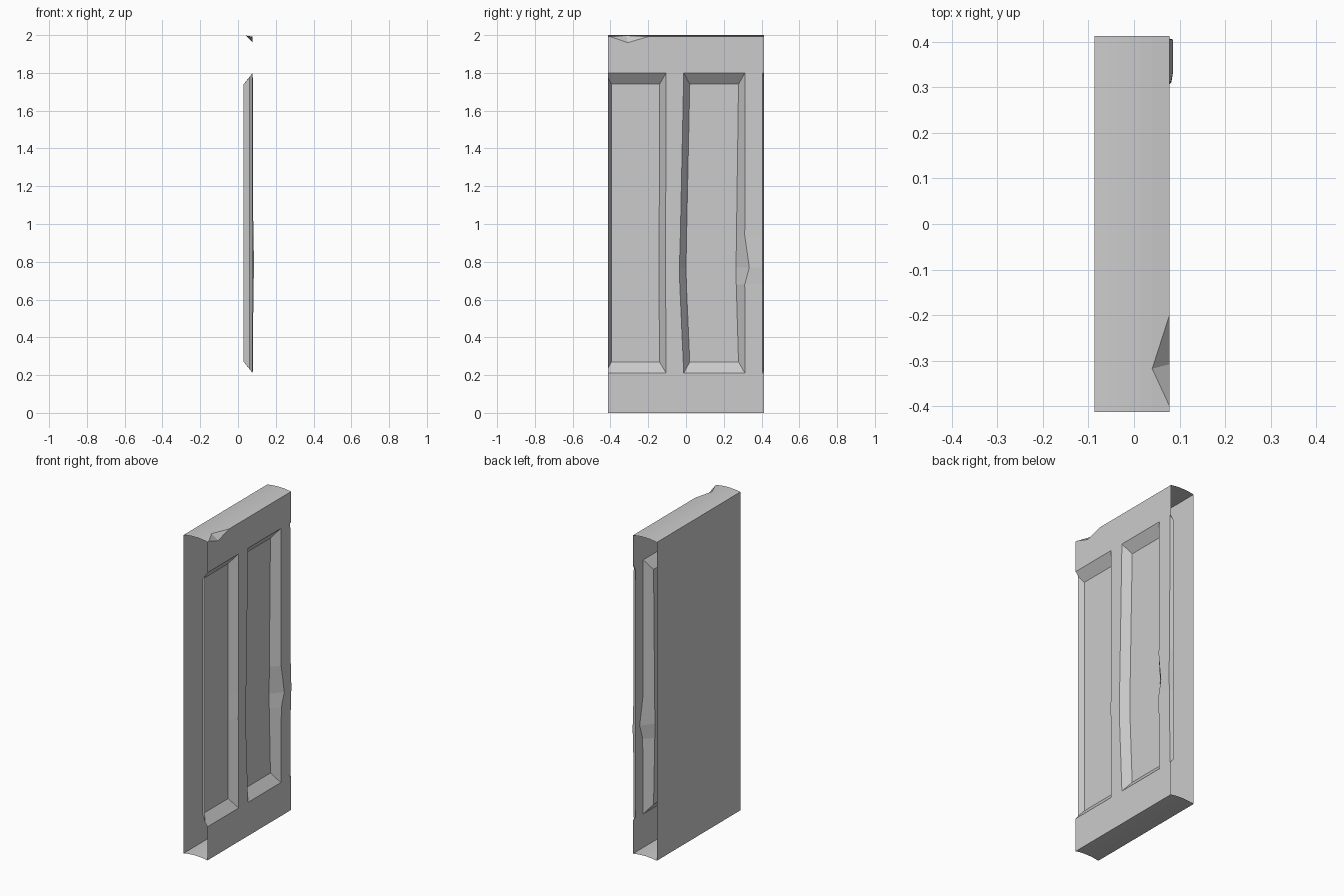
import bpy, bmesh

if "Cube" in bpy.data.objects:
    bpy.data.objects.remove(bpy.data.objects["Cube"])

XF, XB, XI = 0.078, -0.087, 0.03      # front, back and recessed panel depth
Y0, Y1 = -0.413, 0.413
ARCH = 0.008                          # crown of the top and bottom edges
ZO = [0.21, 0.68, 0.77, 0.94, 1.80]   # levels of the recess outlines
ZI = [0.27, 0.68, 0.77, 0.94, 1.74]
ZC = [0.234, 0.68, 0.77, 0.94, 1.776] # levels where the open ends cut a slope


def arc(x, base):
    t = (x - (XF + XB) / 2) / ((XF - XB) / 2)
    return base + ARCH * (1 - t * t)


ZT = 2 - ARCH                         # height of the front top edge


def make(name, faces):
    bm = bmesh.new()
    for f in faces:
        bm.faces.new([bm.verts.new(p) for p in f])
    bmesh.ops.remove_doubles(bm, verts=bm.verts[:], dist=0.0002)
    me = bpy.data.meshes.new(name)
    bm.to_mesh(me)
    bm.free()
    ob = bpy.data.objects.new(name, me)
    bpy.context.collection.objects.link(ob)
    return ob


def col(ys, zs, x):
    ys = ys if isinstance(ys, list) else [ys] * 5
    xs = x if isinstance(x, list) else [x] * 5
    return list(zip(xs, ys, zs))


def strip(a, b):
    return [(a[i], b[i], b[i + 1], a[i + 1]) for i in range(4)]


# Columns of the front, from the -y end to the +y end
bulge = [XF, 0.082, 0.086, 0.081, XF]
a0 = col(Y0, ZC, 0.06)
a1 = col(-0.395, ZI, XI)
a2 = col([-0.14, -0.143, -0.143, -0.142, -0.14], ZI, XI)
a3 = col([-0.105, -0.108, -0.109, -0.108, -0.105], ZO, XF)
b0 = col([-0.012, -0.033, -0.035, -0.03, -0.012], ZO, XF)
b1 = col([0.02, 0.002, 0.0, 0.003, 0.02], ZI, XI)
b2 = col([0.278, 0.266, 0.265, 0.267, 0.278], ZI, XI)
b3 = col([0.312, 0.311, 0.335, 0.311, 0.312], ZO, bulge)
c0 = col(0.405, ZO, bulge)
c1 = col(Y1, ZC, 0.06)
cols = [a0, a1, a2, a3, b0, b1, b2, b3, c0, c1]


def front_faces(pairs):
    return [f for i in pairs for f in strip(cols[i], cols[i + 1])]


# Stiles between the recesses
make("stiles", front_faces([3, 7]))

# Rails, the upper one notched by the broken corner
lo, hi = ((XF, y, ZO[0]) for y in (0, 0)), None
low_edge = [(XF, Y0, ZO[0]), a3[0], b0[0], b3[0], c0[0], (XF, Y1, ZO[0])]
top_edge = [(XF, Y0, ZO[4]), a3[4], b0[4], b3[4], c0[4], (XF, Y1, ZO[4])]
chip_l, chip_m, chip_r = (XF, -0.40, ZT), (XF, -0.308, 1.96), (XF, -0.20, ZT)
make("lower_rail", [[(XF, Y1, 0), (XF, Y0, 0)] + low_edge])
make("upper_rail", [top_edge + [(XF, Y1, ZT), chip_r, chip_m, chip_l, (XF, Y0, ZT)]])

# Recessed panels with their sloped borders
left = front_faces([0, 1, 2])
right = front_faces([4, 5, 6])
slope_end = front_faces([8])
for k, z in ((0, ZO[0]), (4, ZO[4])):
    left.append([(XF, Y0, z), a3[k], a2[k], a1[k], a0[k]])
    right.append([b0[k], b3[k], b2[k], b1[k]])
    slope_end.append([c0[k], (XF, Y1, z), c1[k]])
make("left_panel", left)
make("right_panel", right)
make("end_slope", slope_end)

# Back, crowned top and bottom; both y ends stay open
XA = 0.04                             # depth of the broken corner
xs = [XB + (XA - XB) * i / 5 for i in range(6)]
shell = [[(XB, Y1, 0), (XB, Y0, 0), (XB, Y0, ZT), (XB, Y1, ZT)]]
for p, q in zip(xs, xs[1:]):
    shell.append([(p, Y0, arc(p, ZT)), (q, Y0, arc(q, ZT)),
                  (q, Y1, arc(q, ZT)), (p, Y1, arc(p, ZT))])
for p, q in zip(xs + [0.06], xs[1:] + [0.06, XF]):
    shell.append([(p, Y1, arc(p, 0)), (q, Y1, arc(q, 0)),
                  (q, Y0, arc(q, 0)), (p, Y0, arc(p, 0))])
za = arc(XA, ZT)
tip = (XA, -0.318, za)
shell += [[(XA, Y0, za), (XF, Y0, ZT), chip_l, tip],
          [tip, chip_r, (XF, Y1, ZT), (XA, Y1, za)]]
make("shell", shell)

# Broken corner
make("chip", [[tip, chip_l, chip_m], [tip, chip_m, chip_r]])

# Outward normals on every front and top part
for ob in bpy.data.objects:
    if ob.name != "shell":
        bm = bmesh.new()
        bm.from_mesh(ob.data)
        bm.normal_update()
        for f in bm.faces:
            if f.normal.x < 0:
                f.normal_flip()
        bm.to_mesh(ob.data)
        bm.free()
